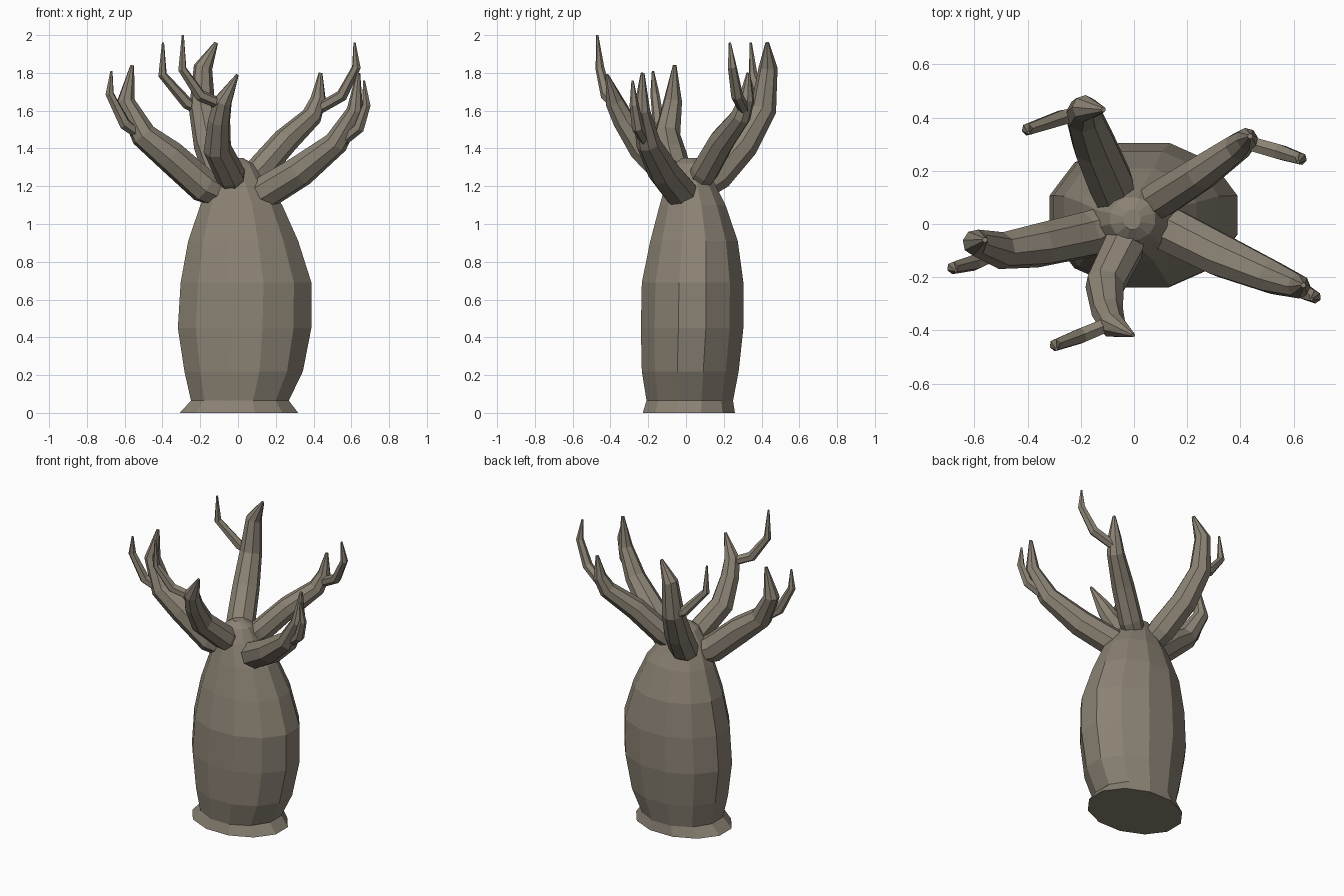
import bpy, bmesh, math
from mathutils import Vector

cube = bpy.data.objects.get("Cube")
if cube:
    bpy.data.objects.remove(cube)

bark = bpy.data.materials.new("grey_brown_bark")
bark.use_nodes = True
colour = (0.26, 0.225, 0.175, 1)
bark.diffuse_color = colour
bark.node_tree.nodes["Principled BSDF"].inputs["Base Color"].default_value = colour


def loft(name, rings):
    """Skin a list of equal point rings and close both ends."""
    bm = bmesh.new()
    loops = [[bm.verts.new(p) for p in ring] for ring in rings]
    n = len(loops[0])
    for a, b in zip(loops, loops[1:]):
        for i in range(n):
            j = (i + 1) % n
            bm.faces.new((a[i], a[j], b[j], b[i]))
    bm.faces.new(loops[0][::-1])
    bm.faces.new(loops[-1])
    bmesh.ops.recalc_face_normals(bm, faces=bm.faces)
    mesh = bpy.data.meshes.new(name)
    bm.to_mesh(mesh)
    bm.free()
    mesh.materials.append(bark)
    obj = bpy.data.objects.new(name, mesh)
    bpy.context.collection.objects.link(obj)
    return obj


def ellipse(z, x0, x1, y0, y1, sides=12):
    ring = []
    for i in range(sides):
        a = math.tau * (i + 0.5) / sides
        ring.append(((x0 + x1) / 2 + (x1 - x0) / 2 * math.cos(a) / 0.97,
                     (y0 + y1) / 2 + (y1 - y0) / 2 * math.sin(a) / 0.97, z))
    return ring


def branch(name, points, radii, sides=8):
    """Tapering tube through the points, with rings on the bisecting planes."""
    pts = [Vector(p) for p in points]
    side = None
    rings = []
    for i, p in enumerate(pts):
        before = (p - pts[max(i - 1, 0)]).normalized()
        after = (pts[min(i + 1, len(pts) - 1)] - p).normalized()
        t = (before + after).normalized()
        if side is None:
            side = t.cross(Vector((0, 0, 1)))
        side = (side - t * side.dot(t)).normalized()
        up = side.cross(t)
        rings.append([p + radii[i] * (side * math.cos(a) + up * math.sin(a))
                      for a in (math.tau * (k + 0.5) / sides for k in range(sides))])
    return loft(name, rings)


# Swollen trunk with flared foot and domed crown: z, x range, y range
loft("trunk", [ellipse(*r) for r in (
    (0, -.31, .32, -.23, .26), (.065, -.25, .27, -.21, .25),
    (.22, -.285, .345, -.235, .28), (.45, -.32, .39, -.24, .305),
    (.69, -.305, .39, -.235, .305), (.91, -.265, .32, -.19, .275),
    (1.1, -.2, .235, -.14, .21), (1.24, -.14, .13, -.1, .14),
    (1.32, -.09, .08, -.06, .1), (1.35, -.04, .025, -.02, .055))])

# Five main limbs
limb = (.07, .09, .085, .07, .05, .01)
branch("front_limb", [(-.02, .02, 1.18), (-.04, -.09, 1.26), (-.11, -.23, 1.4),
                      (-.1, -.33, 1.55), (-.08, -.38, 1.65), (-.003, -.418, 1.79)],
       (.06, .08, .075, .06, .05, .008))
branch("right_limb", [(-.03, .02, 1.13), (-.18, -.04, 1.2), (-.36, -.08, 1.36),
                      (-.5, -.1, 1.47), (-.595, -.07, 1.65), (-.56, -.06, 1.84)], limb)
branch("back_right_limb", [(-.06, .06, 1.18), (-.09, .16, 1.26), (-.15, .3, 1.42),
                           (-.19, .41, 1.61), (-.185, .435, 1.83), (-.115, .43, 1.96)], limb)
branch("back_left_limb", [(.02, .05, 1.2), (.11, .1, 1.28), (.25, .19, 1.44),
                          (.39, .29, 1.57), (.425, .32, 1.66), (.437, .33, 1.8)],
       (.06, .075, .07, .055, .042, .01))
branch("left_limb", [(.0, .03, 1.1), (.15, -.03, 1.17), (.33, -.12, 1.28),
                     (.52, -.2, 1.43), (.62, -.235, 1.6), (.637, -.23, 1.8)],
       (.07, .09, .085, .065, .045, .01))

# One slender upturned twig on each limb
twigs = {
    "front": [(-.08, -.37, 1.63), (-.2, -.42, 1.68), (-.295, -.455, 1.82), (-.292, -.47, 2.0)],
    "right": [(-.5, -.1, 1.46), (-.6, -.145, 1.53), (-.68, -.165, 1.69), (-.67, -.175, 1.81)],
    "back_right": [(-.17, .42, 1.59), (-.27, .4, 1.64), (-.4, .355, 1.79), (-.397, .343, 1.96)],
    "back_left": [(.41, .31, 1.6), (.55, .27, 1.68), (.627, .245, 1.83), (.617, .232, 1.96)],
    "left": [(.54, -.21, 1.43), (.64, -.255, 1.51), (.68, -.275, 1.63), (.667, -.283, 1.76)],
}
for place, path in twigs.items():
    branch(place + "_twig", path, (.03, .032, .024, .006), 6)
